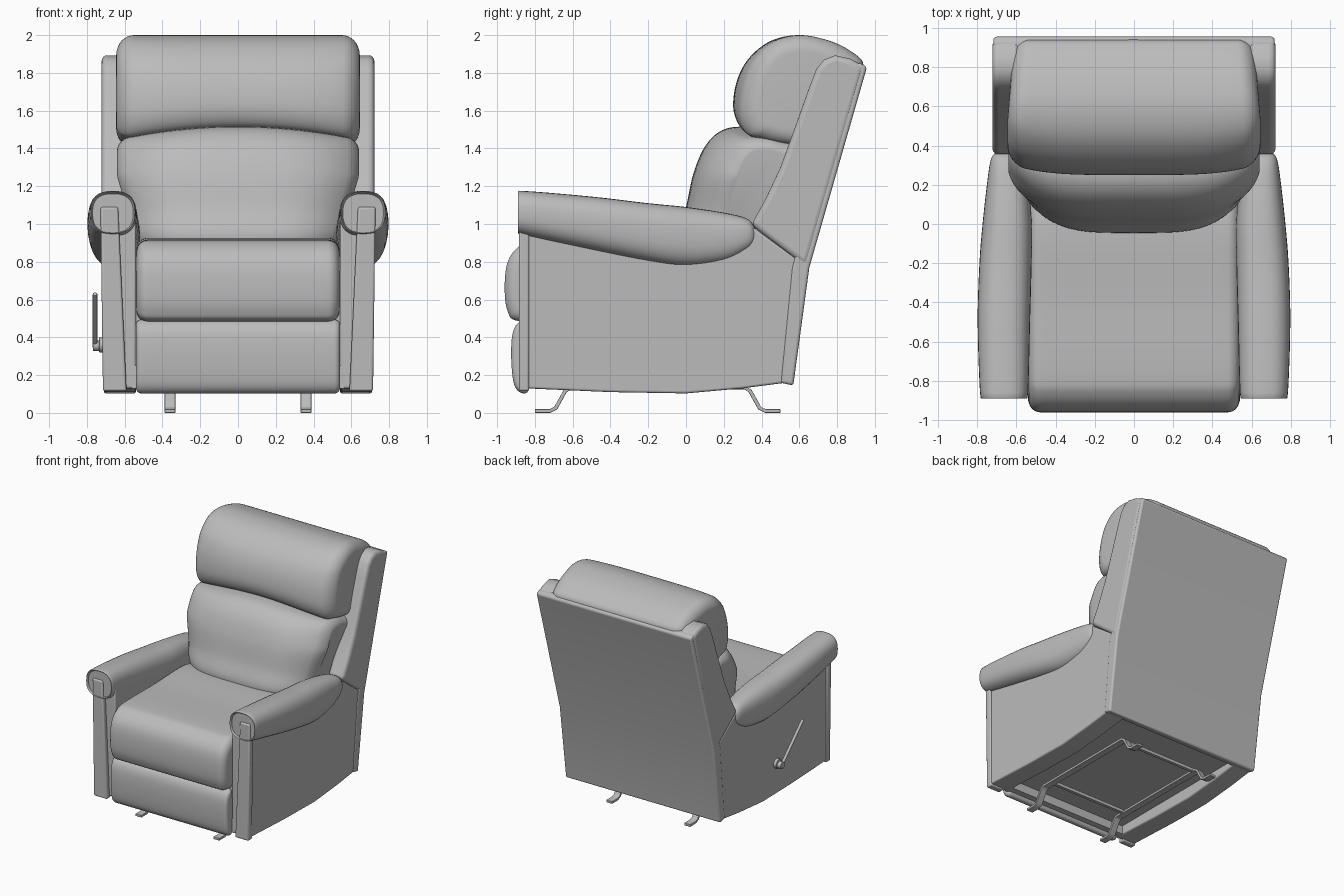
import bpy, bmesh, math

if "Cube" in bpy.data.objects:
    bpy.data.objects.remove(bpy.data.objects["Cube"])

mat = bpy.data.materials.new("grey upholstery")
mat.diffuse_color = (0.5, 0.5, 0.5, 1)
mat.use_nodes = True
mat.node_tree.nodes["Principled BSDF"].inputs["Base Color"].default_value = mat.diffuse_color


def spline(pts, n, closed=True):
    """Catmull-Rom points through tuples of any size."""
    out, m = [], len(pts)
    for i in range(m if closed else m - 1):
        idx = [(i + k) % m if closed else min(max(i + k, 0), m - 1) for k in (-1, 0, 1, 2)]
        a, b, c, d = (pts[j] for j in idx)
        for k in range(n):
            t = k / n
            out.append(tuple(0.5 * (2 * q + (r - p) * t + (2 * p - 5 * q + 4 * r - s) * t * t
                                    + (3 * q - p - 3 * r + s) * t ** 3)
                             for p, q, r, s in zip(a, b, c, d)))
    return out if closed else out + [pts[-1]]


def loft(name, rings, bevel=0, mirror=False, angle=40):
    """Skin a list of equal-sized rings, cap the ends and finish the object."""
    bm = bmesh.new()
    vr = [[bm.verts.new(p) for p in r] for r in rings]
    n = len(rings[0])
    for a, b in zip(vr, vr[1:]):
        for i in range(n):
            bm.faces.new((a[i], a[(i + 1) % n], b[(i + 1) % n], b[i]))
    bm.faces.new(vr[0])
    bm.faces.new(vr[-1])
    bmesh.ops.recalc_face_normals(bm, faces=bm.faces)
    me = bpy.data.meshes.new(name)
    bm.to_mesh(me)
    bm.free()
    ob = bpy.data.objects.new(name, me)
    bpy.context.collection.objects.link(ob)
    me.materials.append(mat)
    bpy.ops.object.select_all(action='DESELECT')
    ob.select_set(True)
    bpy.context.view_layer.objects.active = ob
    bpy.ops.object.shade_smooth_by_angle(angle=math.radians(angle))
    if bevel:
        mod = ob.modifiers.new("bevel", 'BEVEL')
        mod.width, mod.segments, mod.limit_method = bevel, 4, 'ANGLE'
        mod.angle_limit = math.radians(35)
    if mirror:
        ob.modifiers.new("mirror", 'MIRROR')
    return ob


def slab(name, prof, x0, x1, bevel=0, mirror=False):
    """Extrude a (y, z) profile along x."""
    return loft(name, [[(x, y, z) for y, z in prof] for x in (x0, x1)], bevel, mirror)


def cushion(name, pts, w, r, deform=lambda u, x, y, z: (x, y, z)):
    """Padded shape: a (y, z) profile along x with rounded ends."""
    prof = spline(pts, 6)
    ys, zs = [p[0] for p in prof], [p[1] for p in prof]
    cy, cz = (min(ys) + max(ys)) / 2, (min(zs) + max(zs)) / 2
    hy, hz = (max(ys) - min(ys)) / 2, (max(zs) - min(zs)) / 2
    end = [(w - r + r * math.cos(a), r * (1 - math.sin(a)))
           for a in (math.pi / 2 * k / 8 for k in range(9))]
    side = [(-x, d) for x, d in end]
    mid = [(-(w - r) + 2 * (w - r) * k / 24, 0) for k in range(1, 24)]
    rings = []
    for x, d in side + mid + end[::-1]:
        rings.append([deform(x / w, x, cy + (y - cy) * (hy - d) / hy, cz + (z - cz) * (hz - d) / hz)
                      for y, z in prof])
    return loft(name, rings, angle=60)


def clamp(v):
    return max(0.0, min(1.0, v))


# Side panels under the arms
slab("side_panel", [(-0.85, 0.13), (-0.4, 0.11), (0, 0.103), (0.3, 0.13), (0.57, 0.165),
                    (0.645, 0.77), (0.36, 0.98), (0, 1.0), (-0.85, 1.08)], 0.54, 0.71, 0.012, True)

# Tapered trim plates on the arm fronts
loft("arm_front_trim", [[(0.59, y, 0.115), (0.715, y, 0.115), (0.728, y, 1.09), (0.635, y, 1.09)]
                        for y in (-0.885, -0.83)], 0.012, True)

# Rolled arms: y, inner x, outer x, bottom z, top z
stations = spline([(-0.872, 0.555, 0.77, 0.955, 1.16), (-0.86, 0.54, 0.785, 0.94, 1.175),
                   (-0.5, 0.53, 0.797, 0.862, 1.145), (-0.2, 0.522, 0.788, 0.80, 1.11),
                   (0, 0.52, 0.772, 0.773, 1.09), (0.2, 0.54, 0.75, 0.797, 1.06),
                   (0.32, 0.575, 0.732, 0.855, 1.03), (0.36, 0.61, 0.71, 0.90, 0.99),
                   (0.372, 0.65, 0.68, 0.94, 0.96)], 5, False)
rings = []
for y, xi, xo, zb, zt in stations:
    ring = []
    for k in range(32):
        c, s = math.cos(k * math.pi / 16), math.sin(k * math.pi / 16)
        e = 0.78
        ring.append(((xi + xo) / 2 + (xo - xi) / 2 * math.copysign(abs(c) ** e, c), y,
                     (zb + zt) / 2 + (zt - zb) / 2 * math.copysign(abs(s) ** e, s)))
    rings.append(ring)
loft("arm_roll", rings, mirror=True, angle=50)

# Inner base, open recess below
slab("seat_base", [(-0.84, 0.2), (0.55, 0.2), (0.6, 0.75), (-0.84, 0.75)], -0.56, 0.56)
slab("base_front_rail", [(-0.85, 0.13), (-0.78, 0.13), (-0.78, 0.25), (-0.85, 0.25)], -0.56, 0.56)

# Seat and footrest cushions
cushion("seat_cushion", [(-0.945, 0.54), (-0.96, 0.68), (-0.94, 0.81), (-0.87, 0.89), (-0.76, 0.915),
                         (-0.4, 0.915), (0.1, 0.91), (0.2, 0.7), (0.1, 0.49), (-0.6, 0.48),
                         (-0.88, 0.485)], 0.537, 0.06)
cushion("footrest", [(-0.91, 0.15), (-0.925, 0.28), (-0.92, 0.41), (-0.89, 0.475), (-0.84, 0.48),
                     (-0.82, 0.3), (-0.83, 0.13), (-0.87, 0.105)], 0.54, 0.03)


# Lower back cushion, narrower at the seat and arched on top
def lumbar(u, x, y, z):
    return (x * (0.84 + 0.16 * clamp((z - 0.9) / 0.4)),
            y + 0.17 * u ** 4 * clamp((0.6 - y) / 0.5),
            z - 0.07 * u * u * clamp((z - 0.9) / 0.6))


cushion("lower_back_cushion", [(-0.045, 0.93), (0.0, 1.09), (0.04, 1.27), (0.1, 1.41), (0.18, 1.49),
                               (0.28, 1.515), (0.45, 1.5), (0.68, 1.4), (0.6, 1.0), (0.4, 0.8),
                               (0.03, 0.82)], 0.64, 0.06, lumbar)


# Head cushion, bowed forward and lifted in the middle of its lower edge
def head(u, x, y, z):
    return (x * (1 - 0.1 * clamp((y - 0.5) / 0.9)),
            y + 0.06 * u ** 4 * clamp((0.7 - y) / 0.4),
            z - 0.07 * u * u * clamp((1.85 - z) / 0.35))


cushion("head_cushion", [(0.285, 1.53), (0.25, 1.62), (0.27, 1.76), (0.335, 1.88), (0.45, 1.97),
                         (0.6, 2.0), (0.76, 1.97), (0.88, 1.91), (0.94, 1.84), (0.9, 1.7),
                         (0.75, 1.46), (0.5, 1.48), (0.36, 1.505)], 0.645, 0.09, head)

# Back wings and rear panel
wing = [(0.345, 0.995), (0.42, 1.13), (0.5, 1.3), (0.58, 1.52), (0.655, 1.73), (0.69, 1.82),
        (0.73, 1.87), (0.79, 1.893), (0.87, 1.875), (0.945, 1.835), (0.64, 0.77)]
slab("back_wing", wing, 0.58, 0.722, 0.03, True)
slab("rear_panel", [(0.958, 1.83), (0.93, 1.85), (0.86, 1.85), (0.56, 0.77), (0.5, 0.16),
                    (0.568, 0.145), (0.653, 0.77)], -0.716, 0.716, 0.015)


# Bent metal runners with feet
path = [(-0.8, 0.01), (-0.72, 0.01), (-0.69, 0.025), (-0.64, 0.115), (-0.61, 0.135),
        (0.31, 0.135), (0.34, 0.115), (0.39, 0.025), (0.42, 0.01), (0.5, 0.01)]
upper, lower = [], []
for i, (y, z) in enumerate(path):
    a, b = path[max(i - 1, 0)], path[min(i + 1, len(path) - 1)]
    ln = math.hypot(b[0] - a[0], b[1] - a[1])
    ny, nz = -(b[1] - a[1]) / ln * 0.01, (b[0] - a[0]) / ln * 0.01
    upper.append((y + ny, z + nz))
    lower.append((y - ny, z - nz))
slab("runner", upper + lower[::-1], 0.332, 0.388, 0.004, True)
for label, y in (("front", -0.55), ("rear", 0.27)):
    slab(label + "_crossbar", [(y, 0.13), (y + 0.025, 0.13), (y + 0.025, 0.155), (y, 0.155)], -0.36, 0.36)


# Recline lever on the left side
def rod(name, p, q, r):
    ax = [b - a for a, b in zip(p, q)]
    ln = math.sqrt(sum(v * v for v in ax))
    # Basis across the rod; all rods lie along x or in the y-z plane
    e1 = (0, 1, 0) if abs(ax[0]) > 0.9 * ln else (1, 0, 0)
    e2 = (0, 0, 1) if abs(ax[0]) > 0.9 * ln else (0, -ax[2] / ln, ax[1] / ln)
    loft(name, [[tuple(c[i] + r * (math.cos(t) * e1[i] + math.sin(t) * e2[i]) for i in range(3))
                 for t in (k * math.pi / 8 for k in range(16))] for c in (p, q)], 0.003)


rod("lever_pivot", (-0.70, -0.18, 0.36), (-0.735, -0.18, 0.36), 0.04)
rod("lever_hub", (-0.72, -0.18, 0.355), (-0.768, -0.18, 0.355), 0.028)
rod("lever_handle", (-0.757, -0.17, 0.345), (-0.757, -0.46, 0.63), 0.012)
